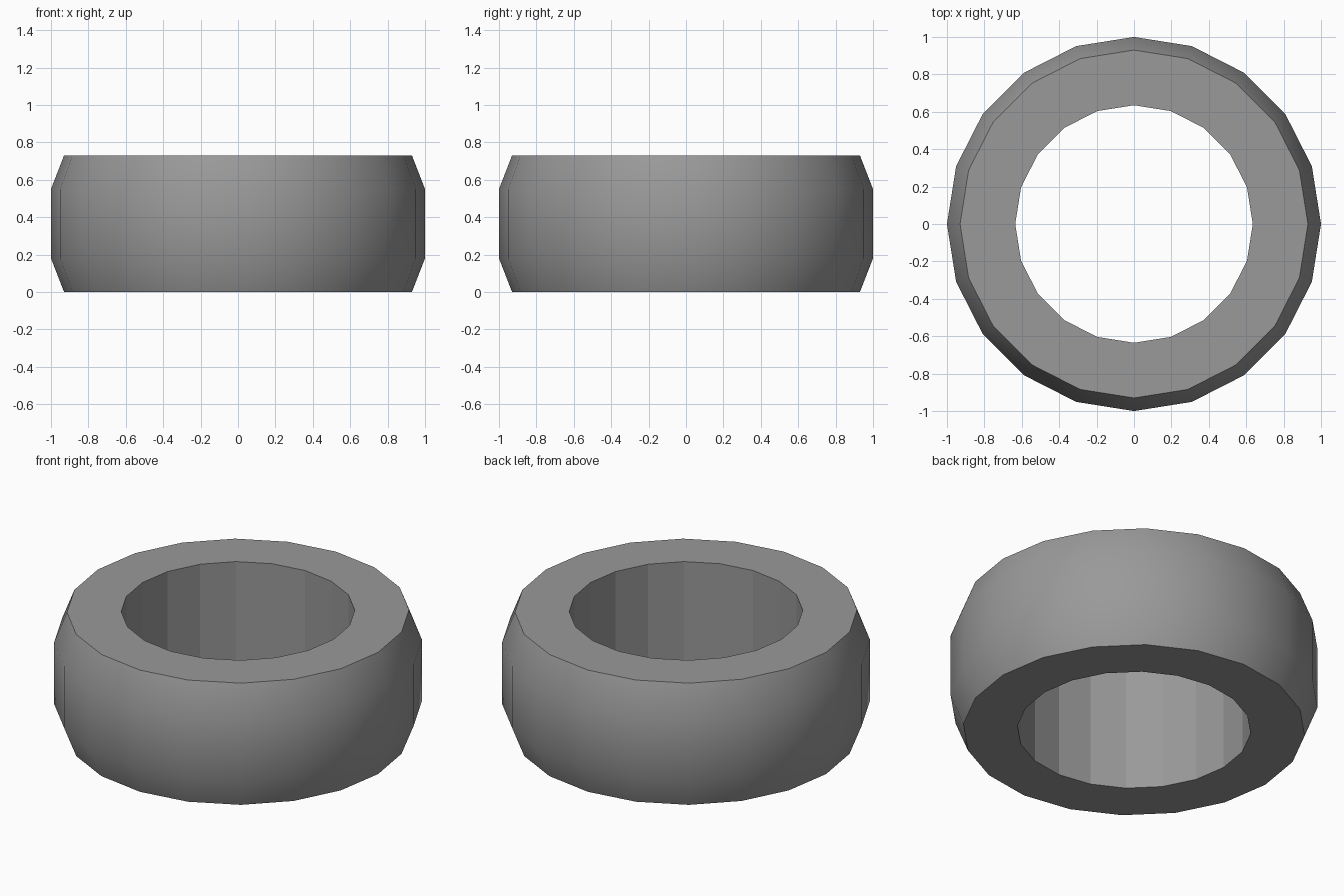
import bpy
import bmesh
from math import cos, sin, tau

# Remove the default cube
cube = bpy.data.objects.get("Cube")
if cube:
    bpy.data.objects.remove(cube, do_unlink=True)

SIDES = 20
# Closed cross-section (radius, height): outer tread first, then the bore
PROFILE = [(0.93, 0), (1, 0.18), (1, 0.55), (0.93, 0.73), (0.635, 0.73), (0.635, 0)]
TREAD_BANDS = 3


def make_material(name, colour):
    mat = bpy.data.materials.new(name)
    mat.use_nodes = True
    mat.diffuse_color = colour
    mat.node_tree.nodes["Principled BSDF"].inputs["Base Color"].default_value = colour
    return mat


def lathe(name, profile, mat):
    """Spin a closed profile round z; tread bands are smooth, the rest flat."""
    bm = bmesh.new()
    rings = []
    for i in range(SIDES):
        a = tau * i / SIDES
        rings.append([bm.verts.new((r * cos(a), r * sin(a), z)) for r, z in profile])
    for i, ring in enumerate(rings):
        following = rings[(i + 1) % SIDES]
        for j in range(len(profile)):
            k = (j + 1) % len(profile)
            face = bm.faces.new((ring[j], following[j], following[k], ring[k]))
            face.smooth = j < TREAD_BANDS
    bmesh.ops.recalc_face_normals(bm, faces=bm.faces)
    mesh = bpy.data.meshes.new(name)
    bm.to_mesh(mesh)
    bm.free()
    mesh.materials.append(mat)
    obj = bpy.data.objects.new(name, mesh)
    bpy.context.collection.objects.link(obj)
    return obj


# Thick ring with bevelled outer edges
lathe("ring_body", PROFILE, make_material("mid_grey", (0.32, 0.32, 0.32, 1)))
